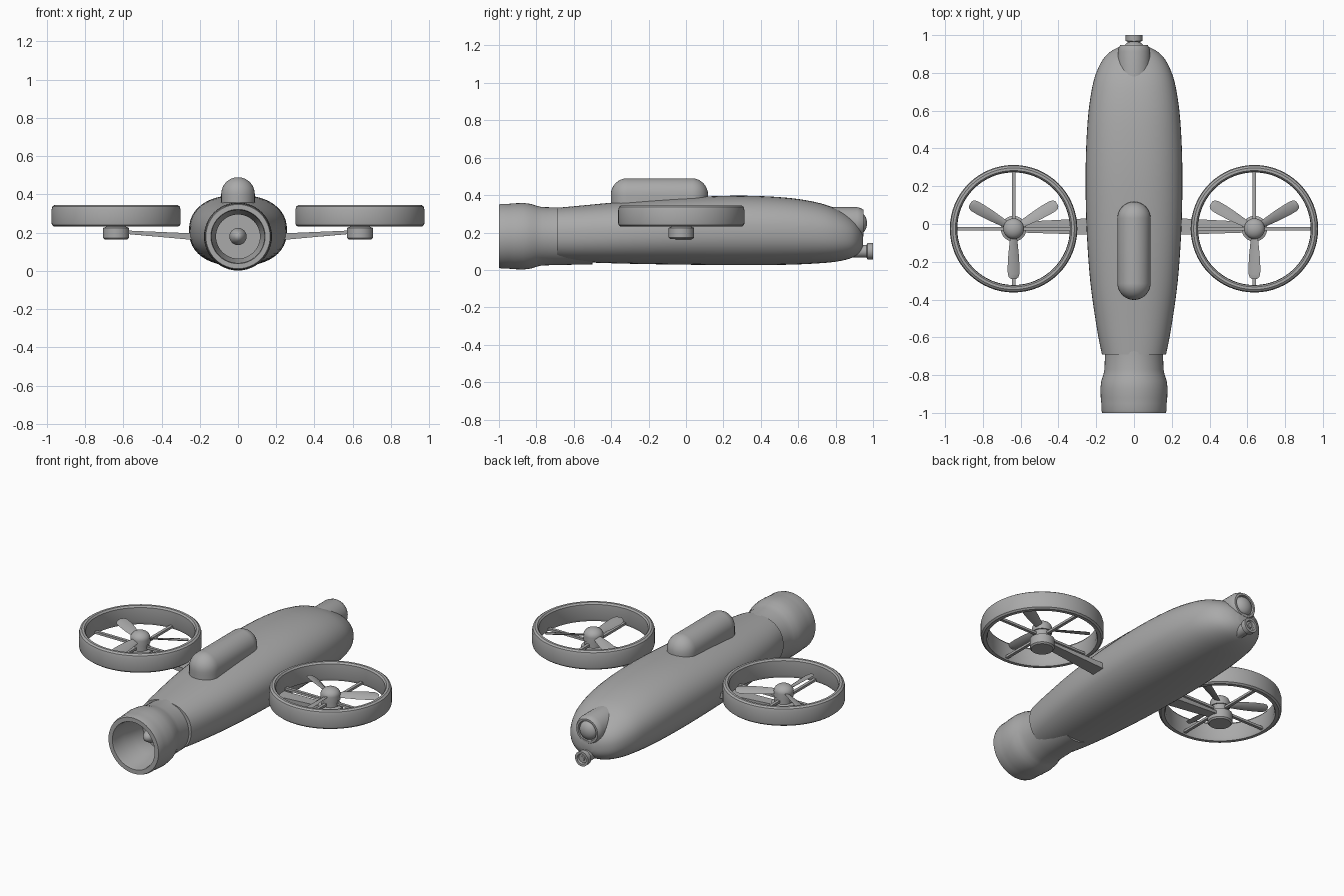
import bpy, bmesh, math
from mathutils import Matrix, Vector

cube = bpy.data.objects.get("Cube")
if cube:
    bpy.data.objects.remove(cube)

grey = bpy.data.materials.new("matte_grey")
grey.use_nodes = True
GREY = (0.4, 0.4, 0.4, 1)
grey.diffuse_color = GREY
grey.node_tree.nodes["Principled BSDF"].inputs["Base Color"].default_value = GREY

ALONG_Y = Matrix.Rotation(-math.pi / 2, 4, 'X')


def finish(name, bm, matrix=Matrix(), angle=35):
    """Turn a bmesh into a smooth object with sharp edges kept."""
    bmesh.ops.transform(bm, matrix=matrix, verts=bm.verts)
    bmesh.ops.remove_doubles(bm, verts=bm.verts, dist=1e-5)
    bmesh.ops.recalc_face_normals(bm, faces=bm.faces)
    mesh = bpy.data.meshes.new(name)
    bm.to_mesh(mesh)
    bm.free()
    mesh.materials.append(grey)
    for p in mesh.polygons:
        p.use_smooth = True
    mesh.set_sharp_from_angle(angle=math.radians(angle))
    obj = bpy.data.objects.new(name, mesh)
    bpy.context.collection.objects.link(obj)
    return obj


def lathe(name, profile, place, along_y=False, steps=48):
    """Spin (radius, height) points about z, or about y when asked."""
    bm = bmesh.new()
    vs = [bm.verts.new((r, 0, h)) for r, h in profile]
    es = [bm.edges.new(pair) for pair in zip(vs, vs[1:])]
    bmesh.ops.spin(bm, geom=vs + es, axis=(0, 0, 1), cent=(0, 0, 0),
                   angle=math.tau, steps=steps)
    turn = ALONG_Y if along_y else Matrix()
    return finish(name, bm, Matrix.Translation(place) @ turn)


def dome(radius, base, height, n=8):
    """Profile points of a dome, from its rim to its pole."""
    return [(radius * math.cos(a), base + height * math.sin(a))
            for a in (i * math.pi / 2 / n for i in range(n + 1))]


def loft(name, rings):
    """Skin a row of equal vertex rings and cap both ends."""
    bm = bmesh.new()
    rows = [[bm.verts.new(p) for p in ring] for ring in rings]
    n = len(rows[0])
    for a, b in zip(rows, rows[1:]):
        for i in range(n):
            bm.faces.new((a[i], a[(i + 1) % n], b[(i + 1) % n], b[i]))
    bm.faces.new(rows[0])
    bm.faces.new(rows[-1])
    return finish(name, bm)


def bar(name, a, b, size_a, size_b):
    """Tapered bar along x or y; sizes are (width, thickness)."""
    a, b = Vector(a), Vector(b)
    side = Vector((0, 0, 1)).cross(b - a).normalized()
    rings = []
    for c, (w, t) in ((a, size_a), (b, size_b)):
        rings.append([c + side * w / 2 * i + Vector((0, 0, t / 2 * j))
                      for i, j in ((-1, -1), (1, -1), (1, 1), (-1, 1))])
    return loft(name, rings)


def smooth_rows(rows, n=4):
    """Catmull-Rom interpolation between the rows of numbers."""
    out = []
    for k in range(len(rows) - 1):
        p0, p1, p2, p3 = (rows[max(0, min(len(rows) - 1, k + d))] for d in (-1, 0, 1, 2))
        for t in (i / n for i in range(n)):
            out.append([0.5 * (2 * b + (c - a) * t + (2 * a - 5 * b + 4 * c - d) * t * t
                               + (3 * b - a - 3 * c + d) * t ** 3)
                        for a, b, c, d in zip(p0, p1, p2, p3)])
    return out + [rows[-1]]


# Fuselage: y, half width, bottom, top
stations = [(-.69, .17, .05, .332), (-.55, .197, .041, .345), (-.3, .232, .033, .368),
            (0, .252, .028, .388), (.3, .256, .025, .397), (.55, .245, .028, .385),
            (.72, .222, .036, .356), (.82, .192, .047, .318), (.89, .15, .066, .275),
            (.93, .095, .095, .23), (.947, .04, .125, .185)]
rings = []
for y, w, lo, hi in smooth_rows(stations):
    ring = []
    for i in range(48):
        a = math.tau * i / 48
        c, s = math.cos(a), math.sin(a)
        ring.append((w * math.copysign(abs(c) ** .88, c), y,
                     (lo + hi) / 2 + (hi - lo) / 2 * math.copysign(abs(s) ** .88, s)))
    rings.append(ring)
loft("fuselage", rings)

# Front duct with a bore, and the pointed hub inside
lathe("front_duct", [(0, -.5), (.15, -.5), (.154, -.69), (.156, -.77), (.163, -.8),
                     (.173, -.83), (.178, -.87), (.176, -.92), (.173, -.95), (.173, -.985),
                     (.168, -1), (.142, -1), (.138, -.985), (.135, -.9), (.115, -.84),
                     (.115, -.75), (0, -.75)], (0, 0, .18), True)
lathe("duct_hub", [(.045, -.74), (.045, -.82), (.038, -.85), (.02, -.88), (0, -.89)],
      (0, 0, .18), True, 24)

# Rounded pod on the back: a stretched dome on straight walls
bm = bmesh.new()
R = .088
bmesh.ops.create_uvsphere(bm, u_segments=32, v_segments=16, radius=R)
for v in bm.verts:
    flat = Vector((v.co.x, v.co.y, 0))
    if v.co.z < -.001 and flat.length > .001:
        v.co = flat.normalized() * R + Vector((0, 0, v.co.z))
long_side = [v for v in bm.verts if v.co.y > 1e-5]
geom = bm.verts[:] + bm.edges[:] + bm.faces[:]
cut = bmesh.ops.bisect_plane(bm, geom=geom, plane_co=(0, 0, 0), plane_no=(0, 1, 0), dist=1e-5)
for v in bm.verts:
    if abs(v.co.y) < 1e-4:
        v.co.y = 0
mid = [e for e in bm.edges if all(v.co.y == 0 for v in e.verts)]
bmesh.ops.split_edges(bm, edges=mid)
for f in bm.faces:
    f.tag = f.calc_center_median().y > 0
back = {v for f in bm.faces if f.tag for v in f.verts}
for v in bm.verts:
    v.co.y += .172 if v in back else -.172
loops = [e for e in bm.edges if e.is_boundary]
bmesh.ops.bridge_loops(bm, edges=loops)
finish("back_pod", bm, Matrix.Translation((0, -.142, .402)), 50)

# Tail sensors: large domed eye above, small recessed lens below
lathe("tail_eye_housing", [(0, .7), (.086, .7), (.086, .915), (.08, .935), (.072, .948),
                           (.06, .948), (.058, .935), (0, .935)], (0, 0, .25), True, 32)
lathe("tail_eye_lens", dome(.056, .93, .038), (0, 0, .25), True, 32)
lathe("tail_lens", [(0, .85), (.034, .85), (.034, .965), (.044, .97), (.044, 1),
                    (.03, 1), (.026, .988), (.014, .988), (.012, .994), (0, .994)],
      (0, 0, .1), True, 24)

# Ducted rotors on both sides
RX, RY = .6375, -.025
for s, side in ((1, "left"), (-1, "right")):
    hub = (s * RX, RY, 0)
    lathe(side + "_rotor_ring", [(.305, .232), (.325, .232), (.335, .24), (.3375, .25),
                                 (.3375, .32), (.333, .337), (.322, .345), (.308, .345),
                                 (.3, .335), (.298, .25), (.305, .232)], hub, steps=64)
    lathe(side + "_rotor_motor", [(0, .165), (.06, .165), (.068, .173), (.068, .225),
                                  (.05, .232), (.05, .265), (0, .265)], hub, steps=32)
    lathe(side + "_rotor_cap", [(0, .266), (.055, .266)] + dome(.055, .295, .04), hub, steps=32)

    # Arm from the fuselage
    bar(side + "_arm", (s * .2, -.013, .177), (s * .62, -.017, .205), (.09, .036), (.055, .016))

    for k in range(4):
        a = k * math.pi / 2
        d = Vector((math.cos(a), math.sin(a), 0))
        c = Vector((s * RX, RY, .247))
        bar(f"{side}_spoke_{k + 1}", c + d * .04, c + d * .305, (.018, .014), (.018, .014))

    # Three pitched blades with rounded tips
    for k in range(3):
        spin = Matrix.Rotation(math.radians(30 + 120 * k), 4, 'Z')
        place = Matrix.Translation((s * RX, RY, .29)) @ spin
        rings = []
        for r, w in ((.03, .036), (.08, .048), (.14, .06), (.2, .066), (.24, .064),
                     (.257, .052), (.265, .03)):
            pitch = Matrix.Rotation(s * math.radians(28 - 50 * r), 4, 'X')
            rings.append([place @ (Matrix.Translation((r, 0, 0)) @ pitch @ Vector((0, u * w / 2, v * .005)))
                          for u, v in ((-1, 0), (-.5, 1), (.5, 1), (1, 0), (.5, -1), (-.5, -1))])
        loft(f"{side}_blade_{k + 1}", rings)
